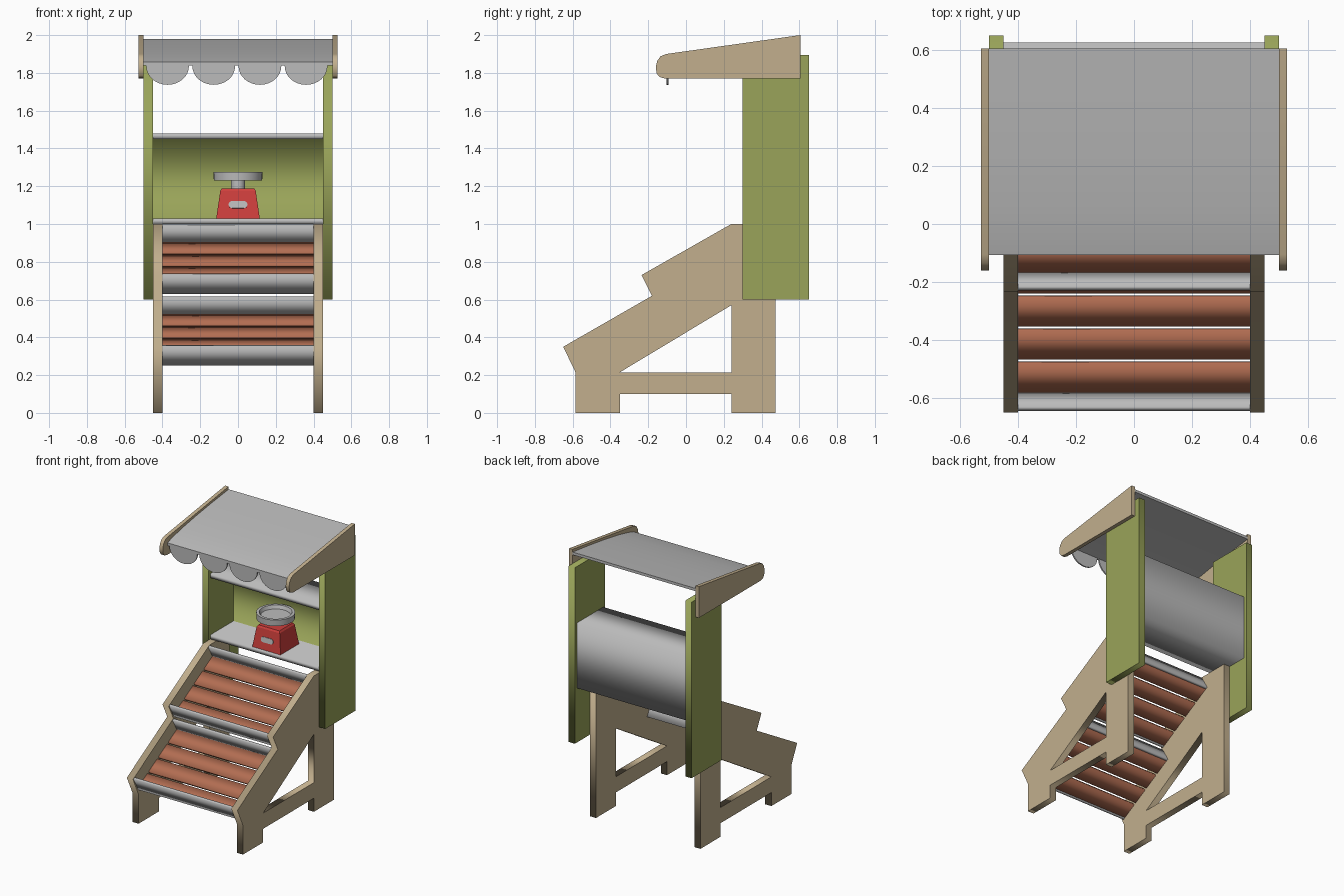
import bpy, bmesh, math
from mathutils import Matrix, Vector

if "Cube" in bpy.data.objects:
    bpy.data.objects.remove(bpy.data.objects["Cube"])


def material(name, rgb):
    m = bpy.data.materials.new(name)
    m.diffuse_color = (*rgb, 1)
    m.use_nodes = True
    m.node_tree.nodes["Principled BSDF"].inputs["Base Color"].default_value = m.diffuse_color
    return m


WOOD = material("tan_wood", (0.54, 0.43, 0.27))
GREEN = material("olive_green", (0.32, 0.37, 0.10))
GREY = material("light_grey", (0.50, 0.50, 0.50))
BROWN = material("red_brown", (0.45, 0.155, 0.085))
RED = material("scale_red", (0.62, 0.05, 0.045))

# local profile axes -> world axes
SIDE = Matrix(((0, 0, 1, 0), (1, 0, 0, 0), (0, 1, 0, 0), (0, 0, 0, 1)))    # (y, z) along x
FRONT = Matrix(((1, 0, 0, 0), (0, 0, -1, 0), (0, 1, 0, 0), (0, 0, 0, 1)))  # (x, z) along y


def add(name, bm, mat, smooth=False):
    bmesh.ops.remove_doubles(bm, verts=bm.verts[:], dist=1e-5)
    bmesh.ops.recalc_face_normals(bm, faces=bm.faces[:])
    me = bpy.data.meshes.new(name)
    bm.to_mesh(me)
    bm.free()
    me.materials.append(mat)
    ob = bpy.data.objects.new(name, me)
    bpy.context.collection.objects.link(ob)
    if smooth:
        bpy.ops.object.select_all(action='DESELECT')
        ob.select_set(True)
        bpy.context.view_layer.objects.active = ob
        bpy.ops.object.shade_smooth_by_angle(angle=math.radians(35))
    return ob


def prism(name, loops, a, b, mat, basis=SIDE, smooth=False):
    """Fill closed loops (outline, then holes) and extrude from a to b."""
    cu = bpy.data.curves.new(name, 'CURVE')
    cu.dimensions = '2D'
    cu.fill_mode = 'BOTH'
    cu.extrude = abs(b - a) / 2
    for pts in loops:
        sp = cu.splines.new('POLY')
        sp.points.add(len(pts) - 1)
        for p, (u, v) in zip(sp.points, pts):
            p.co = (u, v, 0, 1)
        sp.use_cyclic_u = True
    tmp = bpy.data.objects.new(name + "_tmp", cu)
    bpy.context.collection.objects.link(tmp)
    bpy.context.view_layer.update()
    me = bpy.data.meshes.new_from_object(tmp)
    bm = bmesh.new()
    bm.from_mesh(me)
    bpy.data.objects.remove(tmp)
    bpy.data.curves.remove(cu)
    bpy.data.meshes.remove(me)
    shift = Vector(((a + b) / 2, 0, 0)) if basis is SIDE else Vector((0, (a + b) / 2, 0))
    bm.transform(Matrix.Translation(shift) @ basis)
    return add(name, bm, mat, smooth)


def rect(u0, u1, v0, v1):
    return [(u0, v0), (u1, v0), (u1, v1), (u0, v1)]


# Stepped side frames, green posts and awning end boards, mirrored in x
frame = [(-.585, 0), (-.35, 0), (-.35, .1), (.24, .1), (.24, 0), (.475, 0), (.475, 1),
         (.24, 1), (-.235, .73), (-.18, .62), (-.65, .35), (-.585, .215)]
brace_hole = [(-.35, .215), (.24, .215), (.24, .57)]
board = [(.605, 1.77), (.605, 2.0), (-.105, 1.9), (-.135, 1.888), (-.153, 1.862), (-.16, 1.83),
         (-.155, 1.797), (-.14, 1.778), (-.11, 1.77)]
for s, side in ((-1, "left"), (1, "right")):
    prism(side + "_frame", [frame, brace_hole], s * .40, s * .45, WOOD)
    prism(side + "_post", [rect(.30, .65, .60, 1.895)], s * .45, s * .50, GREEN)
    prism(side + "_awning_board", [board], s * .50, s * .528, WOOD, smooth=True)

# Sloped trays: grey end boards and four slats each
c, sn = math.cos(math.radians(29.7)), math.sin(math.radians(29.7))


def sloped(o, u0, u1, d0, d1):
    """Rectangle along the slope (u) and below the frame edge (d)."""
    return [(o[0] + u * c + d * sn, o[1] + u * sn - d * c)
            for u, d in ((u0, d0), (u1, d0), (u1, d1), (u0, d1))]


for label, o in (("lower", (-.65, .35)), ("upper", (-.235, .73))):
    prism(label + "_tray_front", [sloped(o, .005, .022, .003, .118)], -.40, .40, GREY)
    prism(label + "_tray_back", [sloped(o, .528, .545, .003, .118)], -.40, .40, GREY)
    for i in range(4):
        u = .022 + i * .131
        prism(f"{label}_slat_{i + 1}", [sloped(o, u, u + .114, .100, .117)], -.40, .40, BROWN)

# Shelf unit: grey C-shaped shell with a green inner back
shell = [(.32, 1.0), (.625, 1.0), (.625, 1.48), (.32, 1.48),
         (.32, 1.45), (.59, 1.45), (.59, 1.03), (.32, 1.03)]
shelf = prism("shelf_unit", [shell], -.45, .45, GREY)
shelf.data.materials.append(GREEN)
for p in shelf.data.polygons:
    if p.normal.y < -.9 and p.center.y > .5:
        p.material_index = 1

# Awning sheet, gently bowed
top = [(.605, 1.98), (.42, 1.957), (.24, 1.931), (.06, 1.9), (-.05, 1.875), (-.107, 1.858)]
sheet = top + [(y, z - .02) for y, z in reversed(top)]
prism("awning_sheet", [sheet], -.50, .50, GREY, smooth=True)

# Scalloped awning edge
for i in range(4):
    cx = -.373 + i * .2445
    arc = [(cx + .113 * math.cos(t), 1.835 + .098 * math.sin(t))
           for t in (math.pi * (1 + k / 16) for k in range(17))]
    prism(f"scallop_{i + 1}", [arc + [(cx + .113, 1.852), (cx - .113, 1.852)]],
          -.103, -.093, GREY, FRONT)

# Weighing scale body: tapered box with a chamfered top
CY = .438
bm = bmesh.new()
rings = [[bm.verts.new((sx * hx, CY + sy * hy, z)) for sx, sy in ((-1, -1), (1, -1), (1, 1), (-1, 1))]
         for hx, hy, z in ((.115, .108, 1.03), (.094, .087, 1.175), (.086, .079, 1.188))]
bm.faces.new(rings[0])
bm.faces.new(rings[-1])
for lo, hi in zip(rings, rings[1:]):
    for k in range(4):
        bm.faces.new((lo[k], lo[(k + 1) % 4], hi[(k + 1) % 4], hi[k]))
add("scale_body", bm, RED)

# Scale dial: thin pill plate lying on the sloped front
pill = [(sx * .031 + .019 * math.cos(t), .019 * math.sin(t))
        for sx, t0 in ((1, -math.pi / 2), (-1, math.pi / 2))
        for t in (t0 + math.pi * k / 8 for k in range(9))]
dial = prism("scale_dial", [pill], -.004, .004, GREY, FRONT)
dial.location = (0, CY - .098, 1.102)
dial.rotation_euler.x = -math.atan2(.021, .145)


# Scale neck and recessed dish, turned
def lathe(name, profile, steps, mat):
    bm = bmesh.new()
    vs = [bm.verts.new((r, 0, z)) for r, z in profile]
    es = [bm.edges.new(e) for e in zip(vs, vs[1:])]
    bmesh.ops.spin(bm, geom=vs + es, cent=(0, 0, 0), axis=(0, 0, 1),
                   angle=2 * math.pi, steps=steps)
    bm.transform(Matrix.Translation((0, CY, 0)))
    return add(name, bm, mat, smooth=True)


lathe("scale_neck", [(0, 1.185), (.038, 1.185), (.038, 1.235), (0, 1.235)], 16, GREY)
lathe("scale_dish", [(0, 1.23), (.128, 1.23), (.13, 1.275), (.11, 1.275), (.1, 1.25), (0, 1.25)], 32, GREY)
